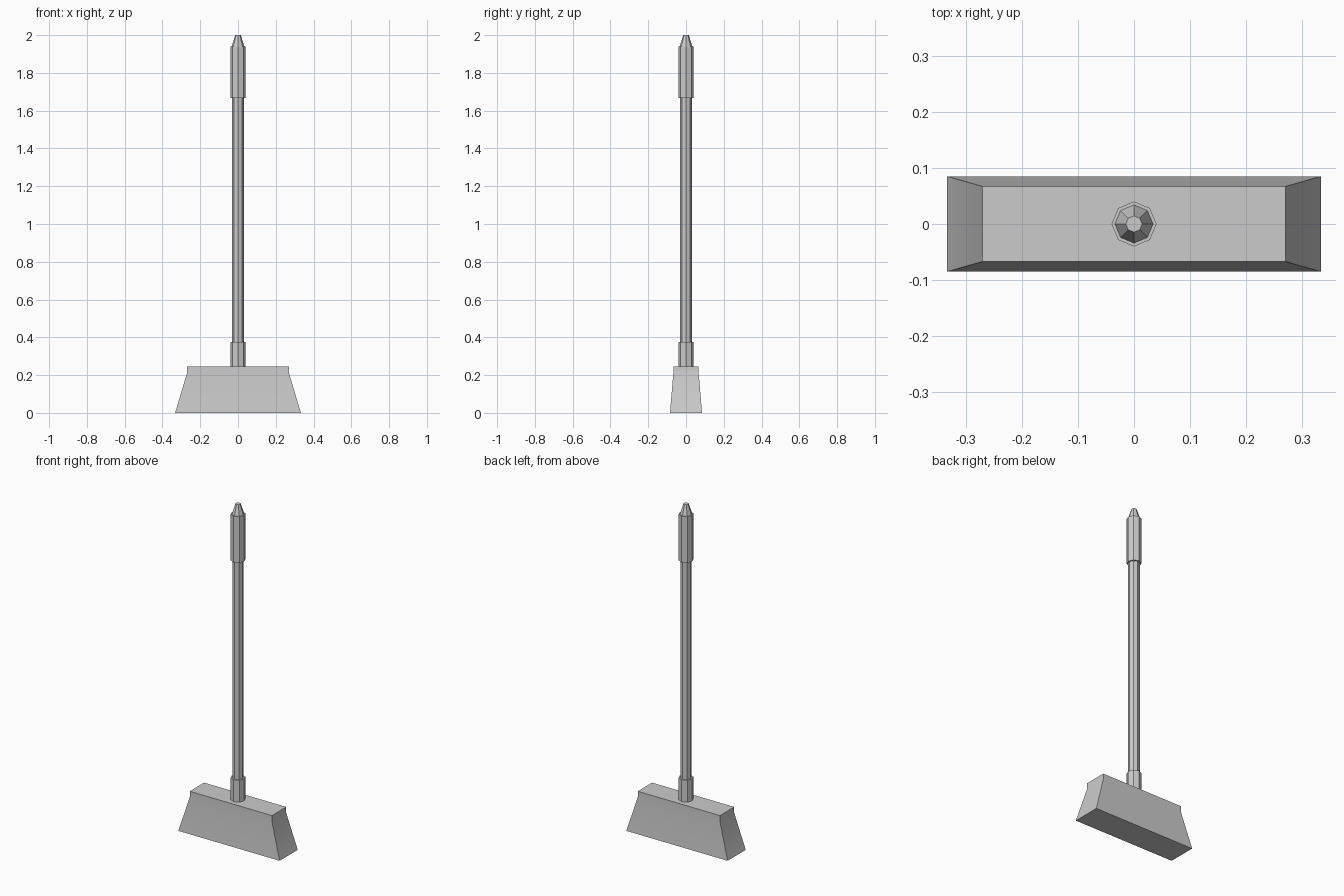
import bpy, bmesh
from math import cos, sin, pi, radians

cube = bpy.data.objects.get("Cube")
if cube:
    bpy.data.objects.remove(cube, do_unlink=True)

grey = bpy.data.materials.new("plain grey")
grey.use_nodes = True
colour = (0.6, 0.6, 0.6, 1)
grey.diffuse_color = colour
grey.node_tree.nodes["Principled BSDF"].inputs["Base Color"].default_value = colour


def loft(name, rings, smooth=False):
    """Skin a stack of equal-sized rings and cap both ends."""
    bm = bmesh.new()
    loops = [[bm.verts.new(p) for p in ring] for ring in rings]
    n = len(loops[0])
    for low, high in zip(loops, loops[1:]):
        for i in range(n):
            j = (i + 1) % n
            bm.faces.new((low[i], low[j], high[j], high[i]))
    bm.faces.new(loops[0][::-1])
    bm.faces.new(loops[-1])
    mesh = bpy.data.meshes.new(name)
    bm.to_mesh(mesh)
    bm.free()
    mesh.materials.append(grey)
    obj = bpy.data.objects.new(name, mesh)
    bpy.context.collection.objects.link(obj)
    if smooth:
        bpy.ops.object.select_all(action="DESELECT")
        obj.select_set(True)
        bpy.context.view_layer.objects.active = obj
        bpy.ops.object.shade_smooth_by_angle(angle=radians(30))


def octagon(r, z):
    return [(r * cos(k * pi / 4), r * sin(k * pi / 4), z) for k in range(8)]


def rectangle(x, y, z):
    return [(-x, -y, z), (x, -y, z), (x, y, z), (-x, y, z)]


# Flared broom head with a straight upper band
loft("broom_head", [rectangle(0.333, 0.085, 0), rectangle(0.27, 0.067, 0.21),
                    rectangle(0.27, 0.067, 0.245)], smooth=True)

# Eight-sided handle: socket, pole, grip and tapered tip
loft("handle_socket", [octagon(0.04, 0.24), octagon(0.04, 0.375)])
loft("handle_pole", [octagon(0.031, 0.3), octagon(0.031, 1.7)])
loft("handle_grip", [octagon(0.04, 1.667), octagon(0.04, 1.94)])
loft("handle_tip", [octagon(0.034, 1.93), octagon(0.034, 1.94), octagon(0.0145, 2)])
